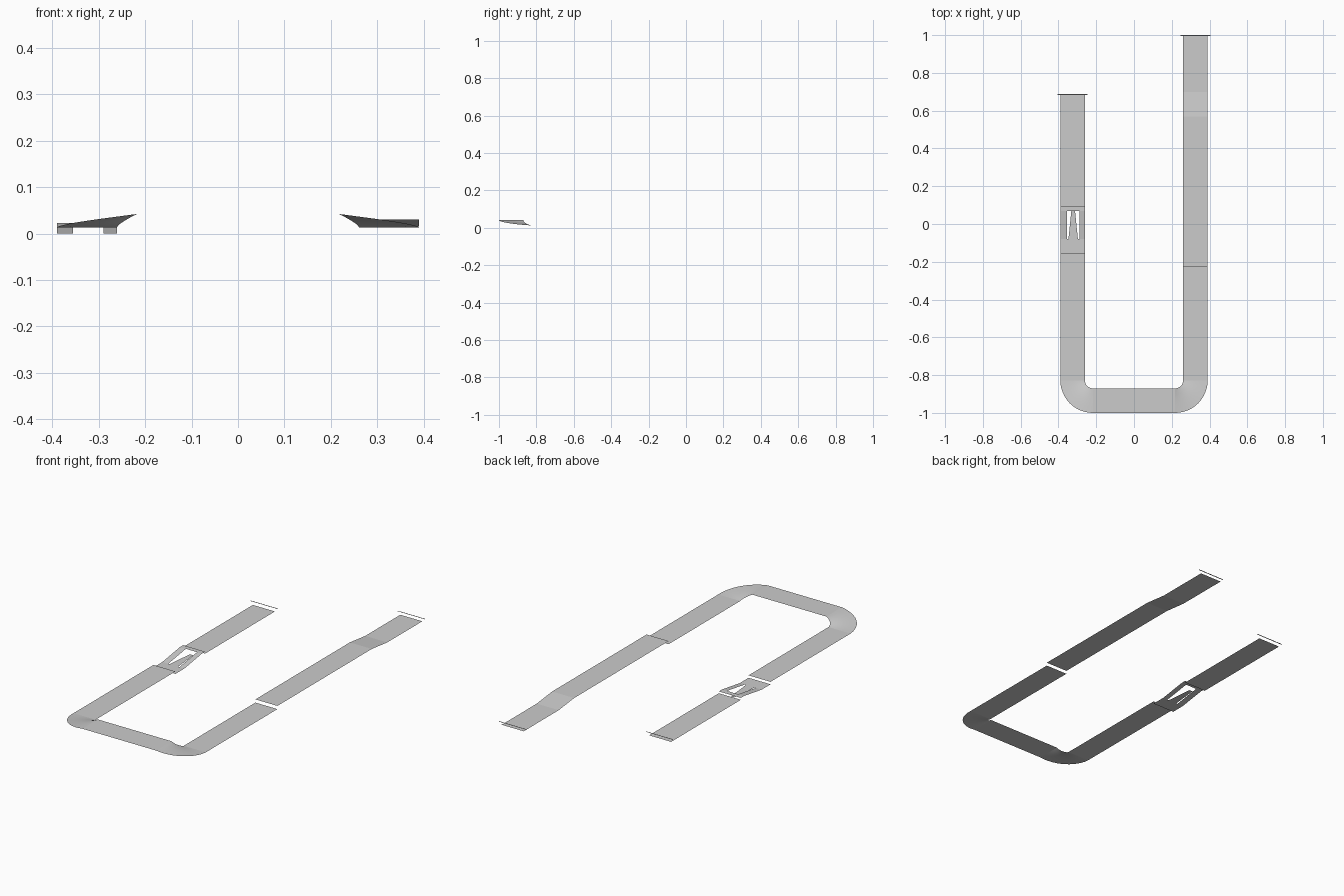
import bpy, math

if "Cube" in bpy.data.objects:
    bpy.data.objects.remove(bpy.data.objects["Cube"])

BASE, HIGH, RAISED = 0.013, 0.042, 0.030   # road levels
RIN, ROUT = 0.042, 0.172                   # corner radii
CX, CY = 0.218, -0.828                     # corner centre
XI, XO = CX + RIN, CX + ROUT               # inner / outer side of the straights


def mesh(name, verts, faces, smooth=False):
    me = bpy.data.meshes.new(name)
    me.from_pydata(verts, [], faces)
    ob = bpy.data.objects.new(name, me)
    bpy.context.collection.objects.link(ob)
    for p in me.polygons:
        if p.normal.z < 0:
            p.flip()
        p.use_smooth = smooth
    return ob


def strip(name, x0, x1, path):
    """Thin road sheet between x0 and x1 following (y, z) points."""
    v = []
    for y, z in path:
        v += [(x0, y, z), (x1, y, z)]
    f = [(2*i, 2*i+1, 2*i+3, 2*i+2) for i in range(len(path) - 1)]
    return mesh(name, v, f)


def corner(name, side, n=12, m=4):
    """Quarter turn climbing from the side straight to the front straight."""
    v, f = [], []
    for i in range(n + 1):
        s = i / n
        a = s * math.pi / 2
        z = BASE + (HIGH - BASE) * s ** 1.25
        for j in range(m + 1):
            r = RIN + (ROUT - RIN) * j / m
            v.append((side * (CX + r * math.cos(a)), CY - r * math.sin(a), z))
    w = m + 1
    for i in range(n):
        for j in range(m):
            k = i * w + j
            f.append((k, k + 1, k + w + 1, k + w))
    return mesh(name, v, f, True)


# Front straight and the two climbing corners
strip("front_straight", -CX, CX, [(CY - ROUT, HIGH), (CY - RIN, HIGH)])
corner("left_corner", -1)
corner("right_corner", 1)

# Right side: low approach, step up, then a ramp down to the end
strip("right_approach", XI, XO, [(CY, BASE), (-0.225, BASE)])
strip("right_long_straight", XI, XO,
      [(-0.225, RAISED), (0.57, RAISED), (0.70, 0.015), (0.995, 0.015)])

# Left side: approach, then end straight
strip("left_approach", -XO, -XI, [(CY, BASE), (-0.155, BASE)])
strip("left_end_straight", -XO, -XI, [(0.095, BASE), (0.682, BASE)])

# Jump: low plate, two rising prongs, raised lip, flat tapered spike
strip("jump_plate", -XO, -XI, [(-0.155, 0), (-0.08, 0)])
for name, x0, x1 in (("jump_prong_outer", -XO, -0.355),
                     ("jump_prong_inner", -0.289, -XI)):
    strip(name, x0, x1, [(-0.08, 0), (0.068, 0.023)])
strip("jump_lip", -XO, -XI, [(0.068, 0.023), (0.095, 0.023)])
mesh("jump_spike", [(-0.347, -0.08, 0), (-0.297, -0.08, 0),
                    (-0.312, 0.068, 0), (-0.332, 0.068, 0)], [(0, 1, 2, 3)])

# Thin marker bars over the open ends
for name, side, y in (("left_end_bar", -1, 0.688), ("right_end_bar", 1, 1.0)):
    c = side * 0.325
    strip(name, c - 0.08, c + 0.08, [(y - 0.006, RAISED), (y, RAISED)])
